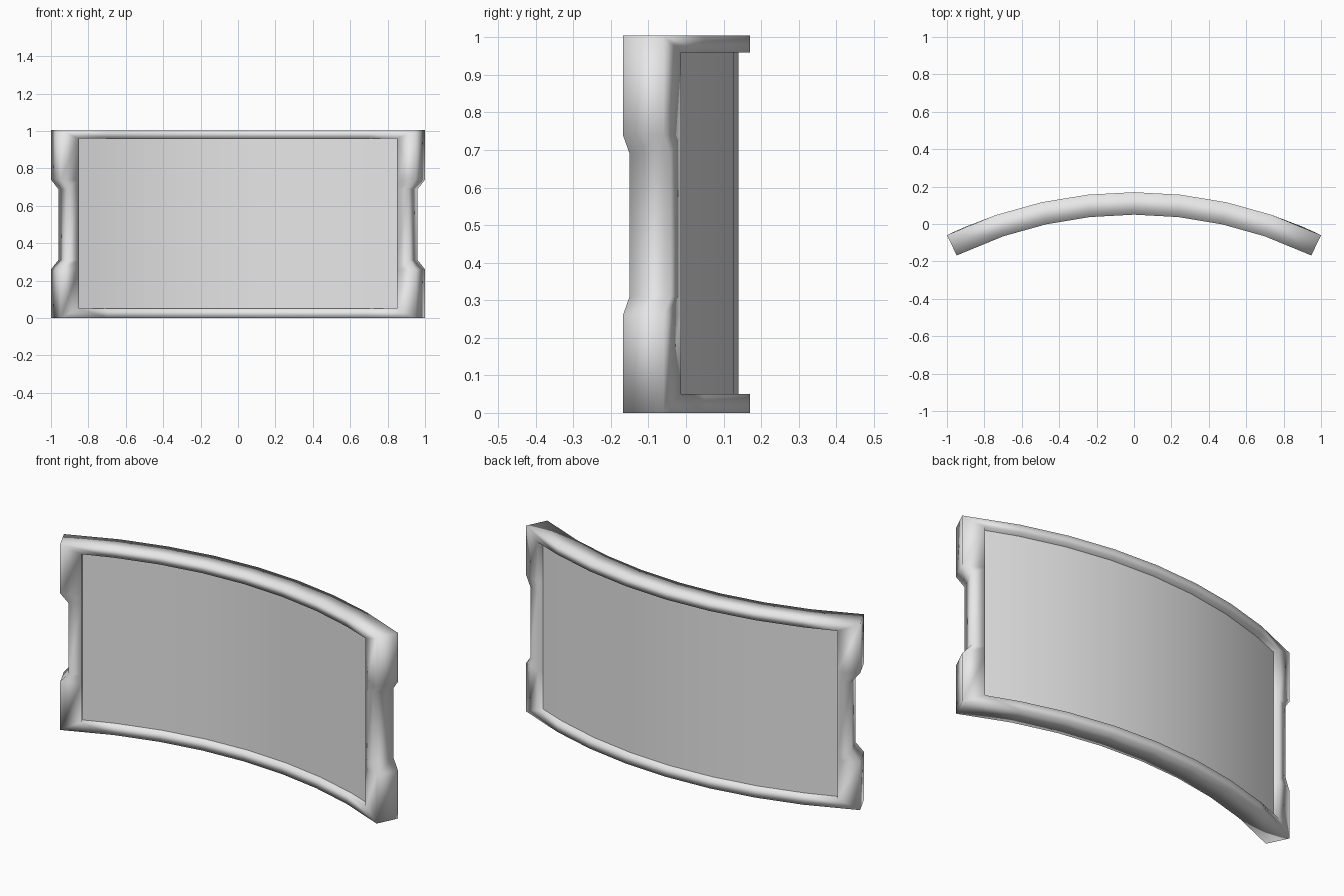
import bpy, bmesh, math

if "Cube" in bpy.data.objects:
    bpy.data.objects.remove(bpy.data.objects["Cube"])

CENTRE_Y = -2.12          # centre of the arc
R_FRONT, R_BACK = 2.17, 2.29


def material(name, rgb):
    m = bpy.data.materials.new(name)
    m.diffuse_color = (*rgb, 1)
    m.use_nodes = True
    m.node_tree.nodes["Principled BSDF"].inputs["Base Color"].default_value = m.diffuse_color
    return m


def place(radius, deg, z):
    a = math.radians(deg)
    return (radius * math.sin(a), CENTRE_Y + radius * math.cos(a), z)


def finish(bm, name, mat):
    bmesh.ops.recalc_face_normals(bm, faces=bm.faces)
    me = bpy.data.meshes.new(name)
    bm.to_mesh(me)
    bm.free()
    me.materials.append(mat)
    ob = bpy.data.objects.new(name, me)
    bpy.context.collection.objects.link(ob)
    for p in me.polygons:
        p.use_smooth = True
    return ob


def columns(end):
    inner = [6.25 * k for k in range(-3, 4)]
    return [-end] + inner + [end]


def ring(end, waist, z0, z1):
    """Closed outline as (angle, height), narrowed to `waist` at mid height."""
    side = [(end, .26), (waist, .31), (waist, .69), (end, .74)]
    bottom = [(a, z0) for a in columns(end)]
    right = side
    top = [(a, z1) for a in reversed(columns(end))]
    left = [(-a, z) for a, z in reversed(side)]
    return bottom + right + top + left


grey = material("light grey", (0.8, 0.8, 0.8))

# Curved frame: outer and inner outlines on the front and back arcs
outer = ring(25.9, 24.8, 0.0, 1.005)
inner = ring(23.1, 23.1, 0.05, 0.96)
bm = bmesh.new()
loops = [[bm.verts.new(place(r, a, z)) for a, z in outline]
         for outline, r in ((outer, R_FRONT), (outer, R_BACK),
                            (inner, R_BACK), (inner, R_FRONT))]
n = len(outer)
for k in range(4):
    p, q = loops[k], loops[(k + 1) % 4]
    for i in range(n):
        j = (i + 1) % n
        bm.faces.new((p[i], p[j], q[j], q[i]))
finish(bm, "frame", grey)

# Curved panel set into the frame
bm = bmesh.new()
rows = []
for a in columns(23.3):
    rows.append([bm.verts.new(place(r, a, z)) for r, z in
                 ((2.2, .045), (2.26, .045), (2.26, .965), (2.2, .965))])
for p, q in zip(rows, rows[1:]):
    for i in range(4):
        j = (i + 1) % 4
        bm.faces.new((p[i], p[j], q[j], q[i]))
bm.faces.new(rows[0])
bm.faces.new(rows[-1])
panel = finish(bm, "panel", grey)
bpy.context.view_layer.objects.active = panel
panel.select_set(True)
bpy.ops.object.shade_smooth_by_angle(angle=math.radians(40))
